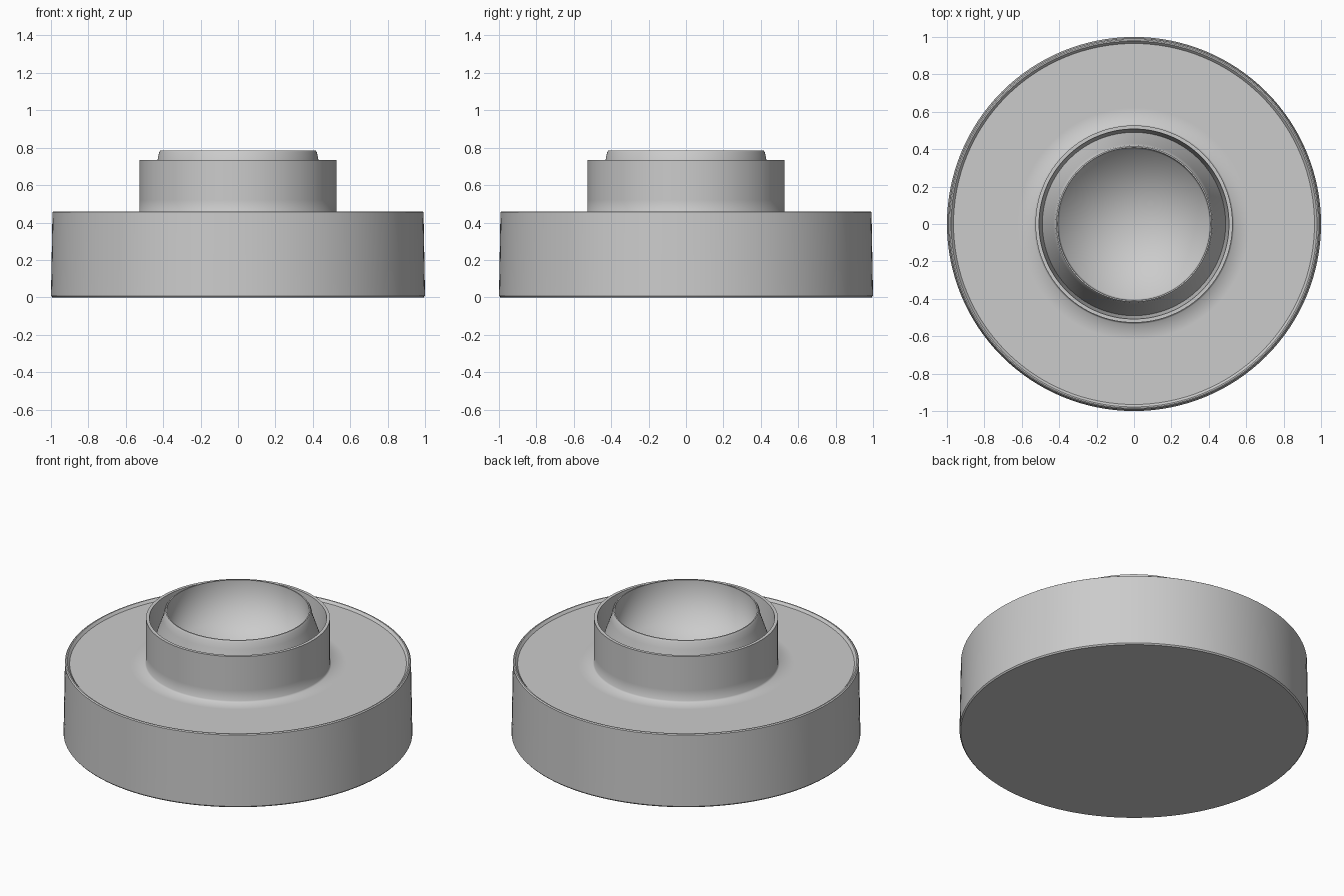
import bpy
import bmesh
from math import cos, sin, tau

cube = bpy.data.objects.get("Cube")
if cube:
    bpy.data.objects.remove(cube, do_unlink=True)

# One plain grey finish
grey = bpy.data.materials.new("light grey")
grey.use_nodes = True
colour = (0.6, 0.6, 0.6, 1)
grey.diffuse_color = colour
grey.node_tree.nodes["Principled BSDF"].inputs["Base Color"].default_value = colour

SIDES = 128


def lathe(name, profile):
    """Spin (radius, height, sharp) points around z, listed from the outside bottom upward."""
    bm = bmesh.new()
    rings = []
    for radius, z, sharp in profile:
        if radius == 0:
            ring = [bm.verts.new((0, 0, z))] * SIDES
        else:
            ring = [bm.verts.new((radius * cos(tau * i / SIDES),
                                  radius * sin(tau * i / SIDES), z))
                    for i in range(SIDES)]
        rings.append(ring)
    for low, high in zip(rings, rings[1:]):
        for i in range(SIDES):
            j = (i + 1) % SIDES
            corners = dict.fromkeys((low[i], low[j], high[j], high[i]))
            bm.faces.new(list(corners)).smooth = True
    # Creases only where the profile asks for them
    for ring, (radius, z, sharp) in zip(rings, profile):
        if sharp and radius:
            for i in range(SIDES):
                bm.edges.get((ring[i], ring[(i + 1) % SIDES])).smooth = False
    mesh = bpy.data.meshes.new(name)
    bm.to_mesh(mesh)
    bm.free()
    mesh.materials.append(grey)
    obj = bpy.data.objects.new(name, mesh)
    bpy.context.collection.objects.link(obj)
    return obj


# Wide drum with a thin raised lip and a recessed top
lathe("drum_base", [
    (0, 0, False), (0.993, 0, True), (1.0, 0.008, True),
    (0.992, 0.455, True), (0.985, 0.46, True), (0.978, 0.46, True),
    (0.965, 0.445, True), (0.62, 0.445, False), (0.535, 0.445, False),
    (0.527, 0.455, False), (0.527, 0.52, False),
])

# Upright collar, with its inner wall dropping into the groove
lathe("collar", [
    (0.527, 0.52, False), (0.527, 0.735, True), (0.508, 0.735, True),
    (0.49, 0.56, False),
])

# Tapered cup rising inside the collar, hollow to a shallow conical floor
lathe("inner_cup", [
    (0.49, 0.56, False), (0.43, 0.735, False), (0.422, 0.775, False),
    (0.415, 0.785, True), (0.408, 0.785, True), (0.40, 0.52, False),
    (0, 0.48, False),
])
